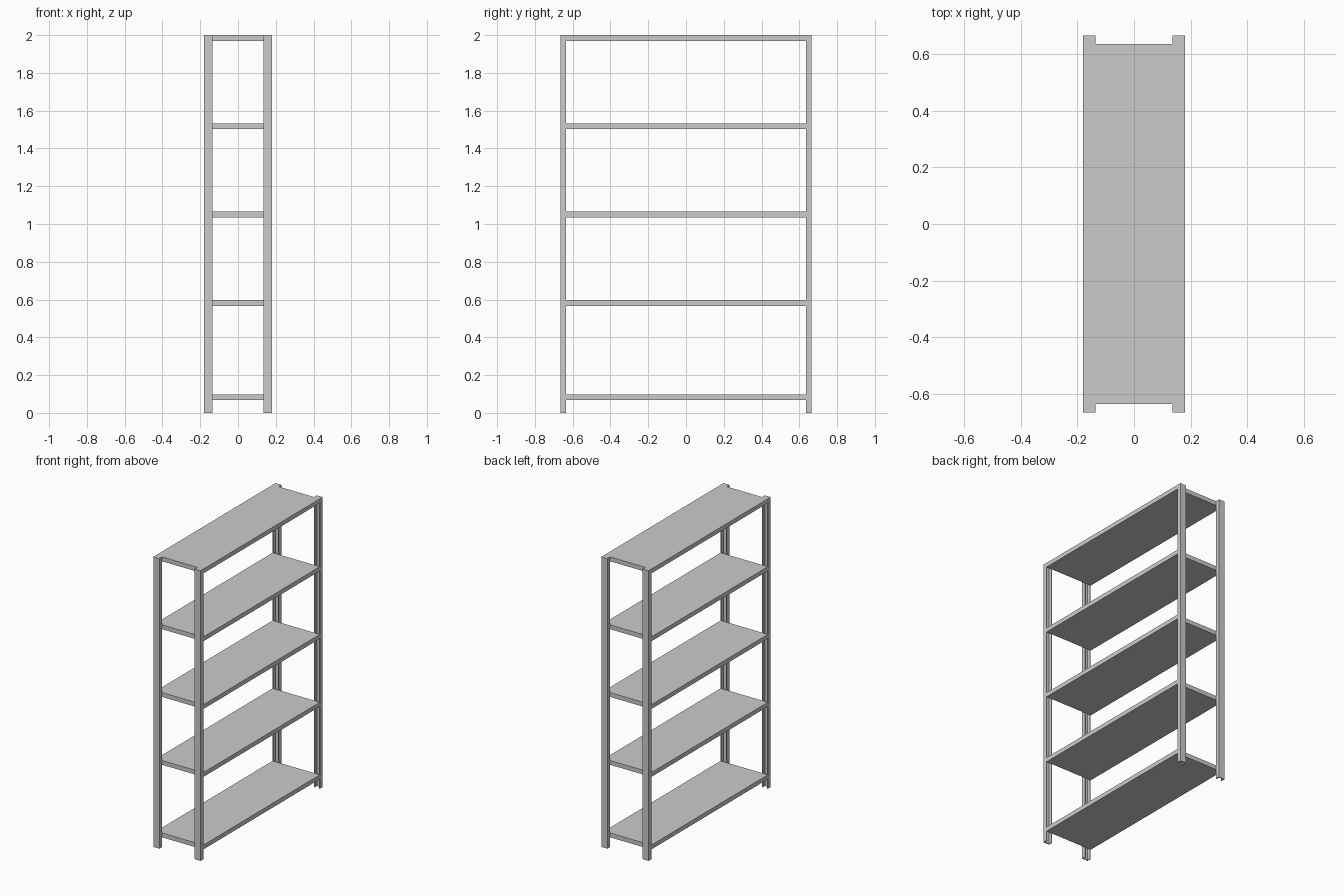
import bpy, bmesh

if "Cube" in bpy.data.objects:
    bpy.data.objects.remove(bpy.data.objects["Cube"])

HX, HY, H = 0.18, 0.665, 2.0      # half depth, half length, height
PW, PD, T = 0.045, 0.03, 0.006    # post width, post depth, sheet thickness
SHELF_T = 0.03


def finish(name, bm):
    bmesh.ops.recalc_face_normals(bm, faces=bm.faces)
    mesh = bpy.data.meshes.new(name)
    bm.to_mesh(mesh)
    bm.free()
    obj = bpy.data.objects.new(name, mesh)
    bpy.context.collection.objects.link(obj)
    return obj


def prism(bm, profile, z0, z1):
    face = bm.faces.new([bm.verts.new((x, y, z0)) for x, y in profile])
    geom = bmesh.ops.extrude_face_region(bm, geom=[face])["geom"]
    verts = [g for g in geom if isinstance(g, bmesh.types.BMVert)]
    bmesh.ops.translate(bm, verts=verts, vec=(0, 0, z1 - z0))


def rect(x0, x1, y0, y1):
    return [(x0, y0), (x1, y0), (x1, y1), (x0, y1)]


# Shelf boards between the two pairs of posts
for i, top in enumerate((0.097, 0.597, 1.065, 1.532, H)):
    bm = bmesh.new()
    prism(bm, rect(-HX, HX, -HY + PD, HY - PD), top - SHELF_T, top)
    finish(f"shelf_{i + 1}", bm)

# Channel posts, open towards the shelves and capped on top
for side_x, label_x in ((-1, "left"), (1, "right")):
    for side_y, label_y in ((-1, "front"), (1, "back")):
        a, b = HX - PW, HX
        c, d = HY - PD, HY
        channel = [(a, c), (a + T, c), (a + T, d - T), (b - T, d - T),
                   (b - T, c), (b, c), (b, d), (a, d)]
        bm = bmesh.new()
        prism(bm, [(x * side_x, y * side_y) for x, y in channel], 0, H - T)
        cap = rect(a, b, c, d)
        prism(bm, [(x * side_x, y * side_y) for x, y in cap], H - T, H)
        finish(f"post_{label_y}_{label_x}", bm)
